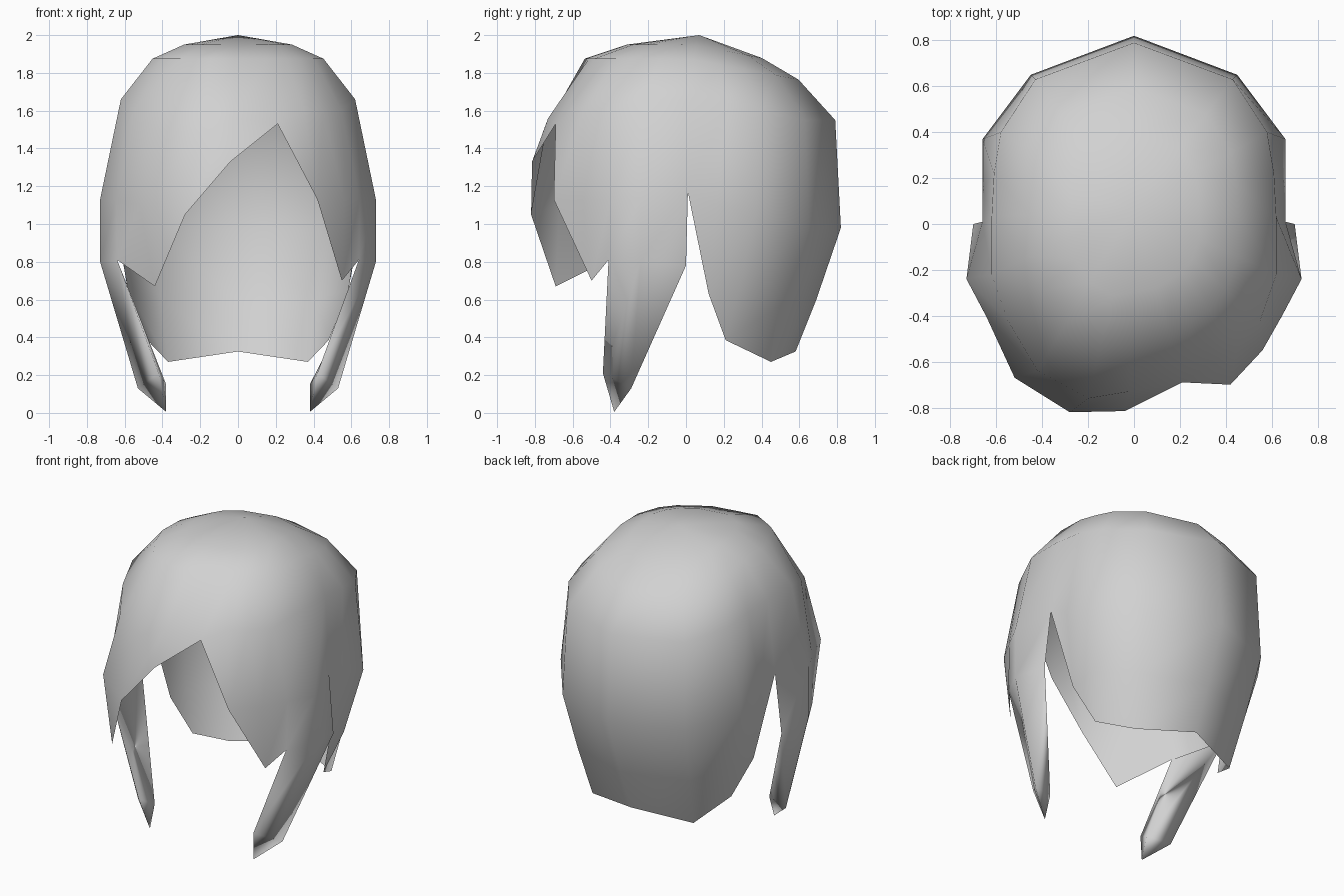
import bpy
import bmesh
from mathutils import Vector

cube = bpy.data.objects.get("Cube")
if cube:
    bpy.data.objects.remove(cube, do_unlink=True)

CROWN = Vector((0, .07, 2))

# Each column runs from the temple line down to the hair tips
back = [
    [(0, .79, 1.55), (0, .82, .98), (0, .69, .6), (0, .58, .325)],
    [(.43, .63, 1.55), (.45, .65, .98), (.41, .55, .6), (.37, .45, .27)],
    [(.58, .4, 1.6), (.66, .37, 1.05), (.58, .28, .65), (.48, .21, .385)],
    [(.61, .22, 1.64), (.66, .16, 1.1), (.58, .12, .63)],
    [(.62, .03, 1.66), (.66, .01, 1.17)],
]

# Corners of the hollow wedge that forms each side lock
lock_rear, lock_front = (.7, 0, .78), (.64, -.41, .81)
outer, front = (.53, -.29, .13), (.42, -.44, .21)
inner, tip = (.38, -.33, .15), (.38, -.38, .005)

lock = [
    back[-1] + [lock_rear, outer],
    [(.62, -.22, 1.66), (.73, -.24, 1.13), (.73, -.24, .8), outer, tip],
    [(.55, -.42, 1.6), (.645, -.4, 1.13), lock_front, front],
]
lining = [
    [lock_rear, outer, tip],
    [lock_rear, inner, tip],
    [lock_front, front, tip],
]
fringe = [
    [(.45, -.54, 1.6), (.56, -.55, 1.13), (.55, -.5, .7)],
    [(.35, -.6, 1.6), (.42, -.7, 1.13)],
    [(.21, -.69, 1.53)],
    [(-.02, -.73, 1.56), (-.04, -.815, 1.33)],
    [(-.2, -.76, 1.48), (-.28, -.82, 1.05)],
    [(-.42, -.64, 1.5), (-.52, -.67, 1.1), (-.44, -.69, .67)],
]


def mirrored(strip):
    return [[(-x, y, z) for x, y, z in column] for column in reversed(strip)]


def domed(strip):
    """Extend columns up to the crown, sloping lower towards the back."""
    result = []
    for column in strip:
        temple = Vector(column[0])
        points = [CROWN]
        for reach, height, slope in ((.46, 1.95, .09), (.73, 1.875, .14)):
            point = CROWN.lerp(temple, reach)
            point.z = height - slope * max(0, temple.y)
            points.append(point)
        result.append(points + column)
    return result


def add_strip(bm, strip):
    """Skin neighbouring columns; a longer column fans to the shorter tip."""
    columns = [[bm.verts.new(p) for p in column] for column in strip]
    for a, b in zip(columns, columns[1:]):
        shared = min(len(a), len(b))
        for i in range(shared - 1):
            bm.faces.new((a[i], a[i + 1], b[i + 1], b[i]))
        for i in range(shared - 1, len(a) - 1):
            bm.faces.new((a[i], a[i + 1], b[-1]))
        for i in range(shared - 1, len(b) - 1):
            bm.faces.new((a[-1], b[i + 1], b[i]))


# Back, side locks and lopsided fringe welded into one open shell
bm = bmesh.new()
side = [lock[-1][:3]]
for strip in (back, mirrored(back), lock, mirrored(lock),
              side + fringe + mirrored(side)):
    add_strip(bm, domed(strip))
add_strip(bm, lining)
add_strip(bm, mirrored(lining))
bmesh.ops.remove_doubles(bm, verts=bm.verts, dist=.0005)
bmesh.ops.recalc_face_normals(bm, faces=bm.faces)
if max(bm.faces, key=lambda f: f.calc_center_median().z).normal.z < 0:
    bmesh.ops.reverse_faces(bm, faces=bm.faces)
for face in bm.faces:
    face.smooth = True

mesh = bpy.data.meshes.new("hair")
bm.to_mesh(mesh)
bm.free()
hair = bpy.data.objects.new("hair", mesh)
bpy.context.collection.objects.link(hair)

# Plain grey hair
grey = bpy.data.materials.new("light grey")
grey.use_nodes = True
colour = (.64, .64, .64, 1)
grey.diffuse_color = colour
grey.node_tree.nodes["Principled BSDF"].inputs["Base Color"].default_value = colour
mesh.materials.append(grey)
